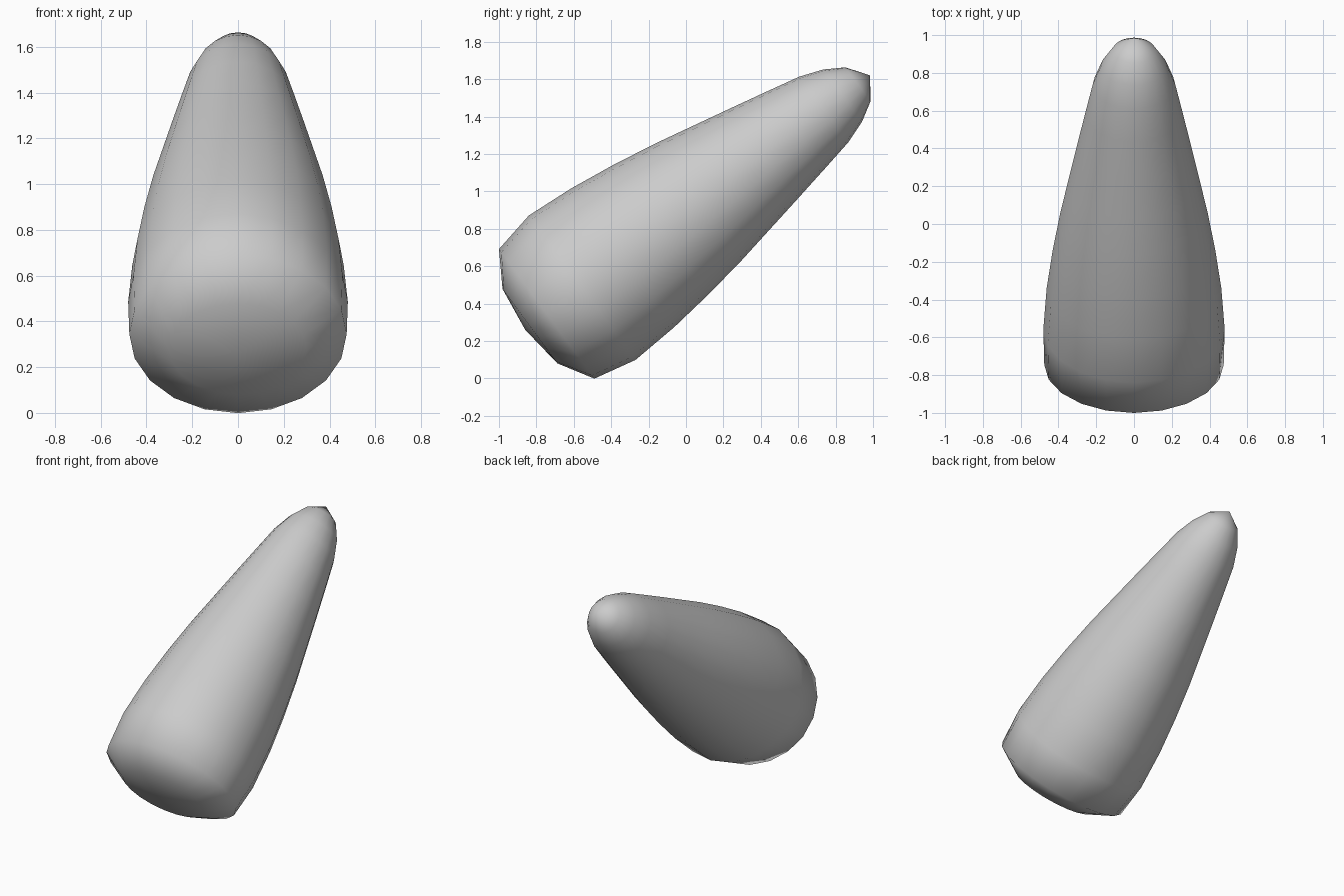
import bpy, bmesh, math
from mathutils import Vector

if "Cube" in bpy.data.objects:
    bpy.data.objects.remove(bpy.data.objects["Cube"])

SEG = 20
ORIGIN = Vector((0, -0.555, 0.485))          # centre of the widest ring
TILT = math.radians(36.4)
AXIS = Vector((0, math.cos(TILT), math.sin(TILT)))
UP = Vector((0, -math.sin(TILT), math.cos(TILT)))
SIDE = Vector((1, 0, 0))

# (distance along axis, sideways radius, upward radius)
RINGS = [
    (-0.347, 0.30, 0.247), (-0.236, 0.475, 0.430), (0.0, 0.480, 0.480),
    (0.27, 0.462, 0.462), (0.52, 0.430, 0.430), (0.77, 0.389, 0.389),
    (0.98, 0.347, 0.347), (1.20, 0.303, 0.303), (1.42, 0.258, 0.258),
    (1.605, 0.219, 0.219), (1.73, 0.174, 0.174), (1.832, 0.113, 0.113),
]
BASE_POLE, TIP_POLE = -0.379, 1.912


def point(a, x=0.0, u=0.0):
    return ORIGIN + AXIS * a + SIDE * x + UP * u


# Tapered body lofted through the rings, with domed ends
bm = bmesh.new()
loops = []
for a, rx, ru in RINGS:
    ang = [2 * math.pi * i / SEG for i in range(SEG)]
    loops.append([bm.verts.new(point(a, rx * math.sin(t), ru * math.cos(t))) for t in ang])
for lo, hi in zip(loops, loops[1:]):
    for i in range(SEG):
        j = (i + 1) % SEG
        bm.faces.new((lo[i], lo[j], hi[j], hi[i]))
for pole, loop in ((BASE_POLE, loops[0]), (TIP_POLE, loops[-1])):
    v = bm.verts.new(point(pole))
    for i in range(SEG):
        bm.faces.new((v, loop[i], loop[(i + 1) % SEG]))
bmesh.ops.recalc_face_normals(bm, faces=bm.faces)
for f in bm.faces:
    f.smooth = True

mesh = bpy.data.meshes.new("tapered_body")
bm.to_mesh(mesh)
bm.free()
body = bpy.data.objects.new("tapered_body", mesh)
bpy.context.collection.objects.link(body)
